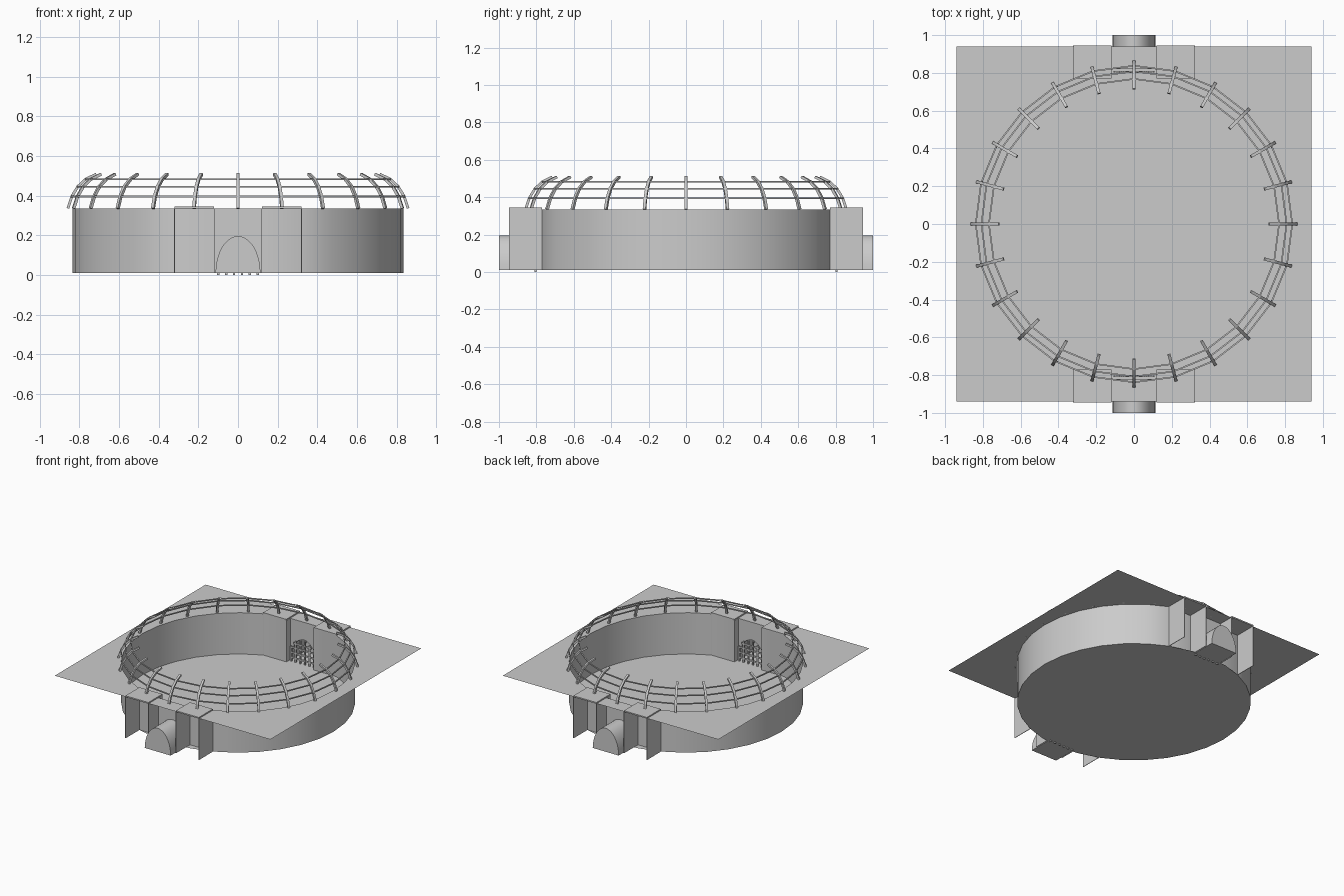
import bpy, bmesh, math
from mathutils import Vector, Matrix

if "Cube" in bpy.data.objects:
    bpy.data.objects.remove(bpy.data.objects["Cube"], do_unlink=True)

# One stone grey for the whole structure
stone = bpy.data.materials.new("stone_grey")
stone.use_nodes = True
GREY = (0.6, 0.6, 0.6, 1)
stone.diffuse_color = GREY
stone.node_tree.nodes["Principled BSDF"].inputs["Base Color"].default_value = GREY

R, FLOOR, TOP = 0.835, 0.01, 0.335      # arena wall
GATE_IN, GATE_OUT, RECESS = 0.12, 0.32, 0.82
CHORD, GATE_END = 0.771, 0.945
ARCH_W, ARCH_H = 0.113, 0.185


def finish(name, bm, smooth=False):
    mesh = bpy.data.meshes.new(name)
    bm.to_mesh(mesh)
    bm.free()
    mesh.materials.append(stone)
    ob = bpy.data.objects.new(name, mesh)
    bpy.context.collection.objects.link(ob)
    if smooth:
        bpy.ops.object.select_all(action='DESELECT')
        ob.select_set(True)
        bpy.context.view_layer.objects.active = ob
        bpy.ops.object.shade_smooth_by_angle(angle=math.radians(35))
    return ob


def face(bm, pts):
    return bm.faces.new([bm.verts.new(p) for p in pts])


def box(bm, lo, hi):
    lo, hi = Vector(lo), Vector(hi)
    m = Matrix.Translation((lo + hi) / 2) @ Matrix.Diagonal((*(hi - lo), 1))
    bmesh.ops.create_cube(bm, size=1, matrix=m)


def arch(y, n=20):
    """Half-ellipse from +x to -x standing on the floor."""
    return [(ARCH_W * math.cos(math.pi * i / n), y,
             FLOOR + ARCH_H * math.sin(math.pi * i / n)) for i in range(n + 1)]


# Half outline of the pit on the +x side, from back gate to front gate
arc = [(R * math.cos(math.radians(67.5 - 11.25 * i)),
        R * math.sin(math.radians(67.5 - 11.25 * i))) for i in range(13)]
corner = [(GATE_IN, RECESS), (GATE_IN, CHORD)]
half = corner + arc + [(x, -y) for x, y in reversed(corner)]

# Pit wall
bm = bmesh.new()
for s in (1, -1):
    rows = [[bm.verts.new((s * x, y, z)) for x, y in half] for z in (FLOOR, TOP)]
    for i in range(len(half) - 1):
        quad = [rows[0][i], rows[0][i + 1], rows[1][i + 1], rows[1][i]]
        bm.faces.new(quad[::-s])
finish("arena_wall", bm, True)

# Pit floor
bm = bmesh.new()
bmesh.ops.create_circle(bm, cap_ends=True, segments=32, radius=R,
                        matrix=Matrix.Translation((0, 0, FLOOR)))
finish("arena_floor", bm)

# Square ground sheet around the pit
bm = bmesh.new()
E = 0.94
ring = [(0, -E), (E, -E), (E, E), (0, E), (0, RECESS)] + half + [(0, -RECESS)]
for s in (1, -1):
    face(bm, [(s * x, y, TOP) for x, y in ring[::s]])
finish("ground_sheet", bm)

for side, label in ((-1, "front"), (1, "back")):
    # Recessed wall with arched opening
    bm = bmesh.new()
    y = side * RECESS
    face(bm, [(GATE_IN, y, FLOOR)] + arch(y) +
         [(-GATE_IN, y, FLOOR), (-GATE_IN, y, TOP), (GATE_IN, y, TOP)])
    finish(label + "_gate_wall", bm)

    # Arched tunnel, closed at its outer end
    bm = bmesh.new()
    a = [bm.verts.new(p) for p in arch(y)]
    b = [bm.verts.new(p) for p in arch(side)]
    for i in range(len(a)):
        j = (i + 1) % len(a)
        bm.faces.new((a[i], a[j], b[j], b[i]))
    bm.faces.new(b)
    bmesh.ops.recalc_face_normals(bm, faces=bm.faces)
    finish(label + "_tunnel", bm, True)

    # Buttress panels and cap plates either side of the gate
    panels, caps = bmesh.new(), bmesh.new()
    ya, yb = sorted((side * CHORD, side * GATE_END))
    for s in (1, -1):
        for x in (GATE_IN, GATE_OUT):
            box(panels, (s * x - 0.002, ya, FLOOR), (s * x + 0.002, yb, TOP))
        xa, xb = sorted((s * GATE_IN, s * GATE_OUT))
        box(caps, (xa, ya, TOP), (xb, yb, TOP + 0.01))
    finish(label + "_gate_panels", panels)
    finish(label + "_gate_caps", caps)

    # Barred gate with arched top
    bm = bmesh.new()
    y = side * 0.805
    for i in range(6):
        x = -0.1 + 0.04 * i
        h = FLOOR + ARCH_H * math.sqrt(1 - (x / 0.13) ** 2)
        box(bm, (x - 0.006, y - 0.005, 0), (x + 0.006, y + 0.005, h))
    for z in (0.04, 0.08, 0.12, 0.155):
        w = 0.13 * math.sqrt(1 - ((z - FLOOR) / ARCH_H) ** 2)
        w = min(w, 0.108)
        box(bm, (-w, y - 0.004, z - 0.006), (w, y + 0.004, z + 0.006))
    finish(label + "_barred_gate", bm)

# Curved ribs leaning inward over the pit
profile = [(0.858, 0.335), (0.838, 0.395), (0.808, 0.445), (0.768, 0.482), (0.715, 0.508)]
W, T = 0.008, 0.007
bm = bmesh.new()
for k in range(24):
    rot = Matrix.Rotation(math.radians(15 * k), 3, 'Z')
    loops = []
    for i, (r, z) in enumerate(profile):
        p, q = profile[max(i - 1, 0)], profile[min(i + 1, len(profile) - 1)]
        d = Vector((q[0] - p[0], q[1] - p[1])).normalized()
        n = Vector((d.y, -d.x)) * T
        loops.append([bm.verts.new(rot @ Vector((r + u * n.x, v * W, z + u * n.y)))
                      for u, v in ((1, 1), (1, -1), (-1, -1), (-1, 1))])
    for a, b in zip(loops, loops[1:]):
        for i in range(4):
            j = (i + 1) % 4
            bm.faces.new((a[i], a[j], b[j], b[i]))
    bm.faces.new(loops[0])
    bm.faces.new(loops[-1])
bmesh.ops.recalc_face_normals(bm, faces=bm.faces)
finish("ribs", bm)

# Thin hoops tying the ribs together
for name, (r, z) in zip(("lower_hoop", "middle_hoop", "upper_hoop"), profile[1:4]):
    bm = bmesh.new()
    t = 0.004
    loops = []
    for k in range(24):
        ang = math.radians(15 * k)
        loops.append([bm.verts.new(((r + u) * math.cos(ang), (r + u) * math.sin(ang), z + v))
                      for u, v in ((t, t), (-t, t), (-t, -t), (t, -t))])
    for k in range(24):
        a, b = loops[k], loops[(k + 1) % 24]
        for i in range(4):
            j = (i + 1) % 4
            bm.faces.new((a[i], a[j], b[j], b[i]))
    bmesh.ops.recalc_face_normals(bm, faces=bm.faces)
    finish(name, bm)
